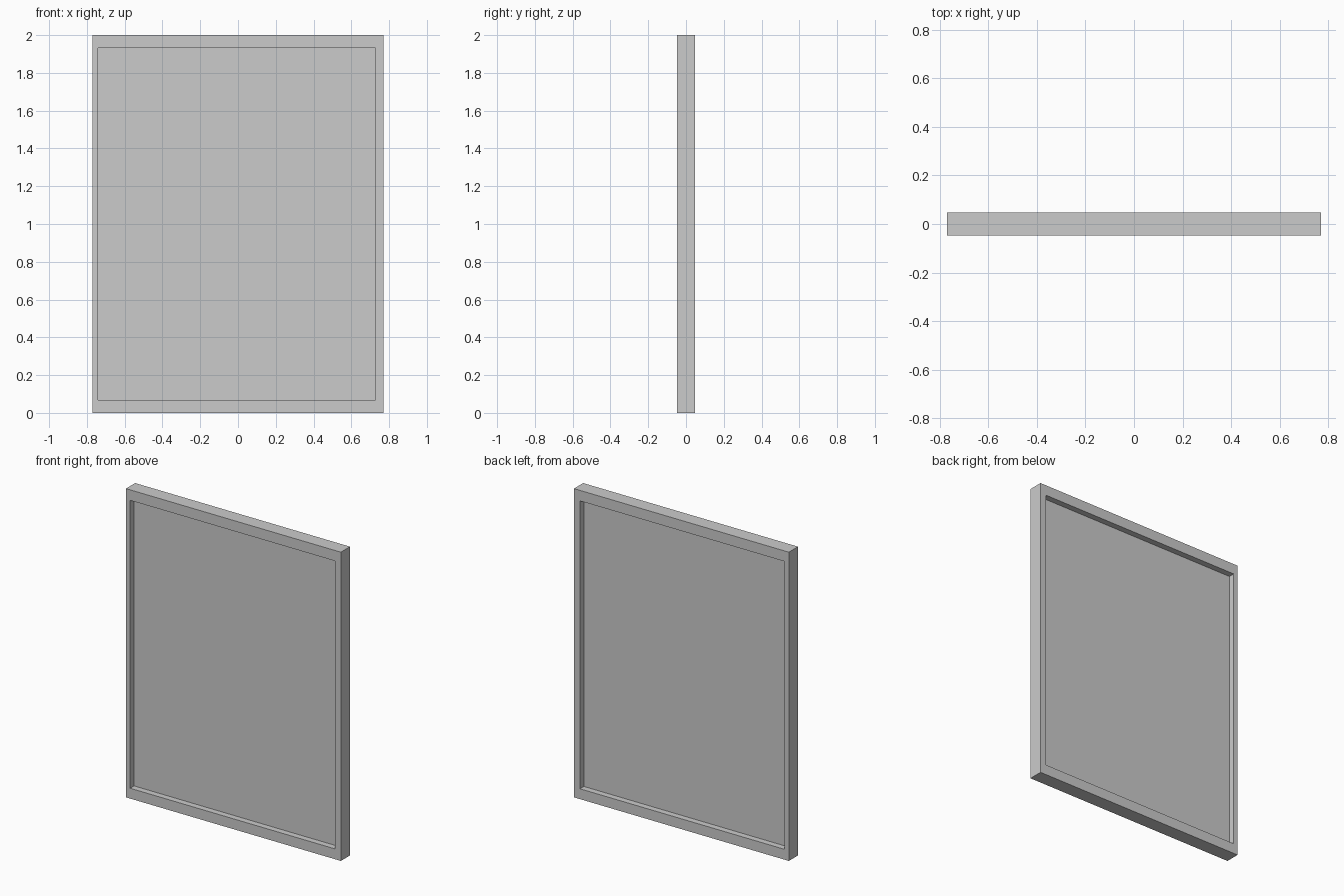
import bpy, bmesh

if "Cube" in bpy.data.objects:
    bpy.data.objects.remove(bpy.data.objects["Cube"])

W, H, D = 0.77, 2.0, 0.047          # half width, height, half depth
L, R, B, T = -0.74, 0.727, 0.067, 1.932   # opening edges


def new_object(name, bm):
    bmesh.ops.recalc_face_normals(bm, faces=bm.faces)
    mesh = bpy.data.meshes.new(name)
    bm.to_mesh(mesh)
    bm.free()
    obj = bpy.data.objects.new(name, mesh)
    bpy.context.collection.objects.link(obj)
    return obj


def rectangle(bm, x0, x1, z0, z1, y):
    return [bm.verts.new((x, y, z)) for x, z in ((x0, z0), (x1, z0), (x1, z1), (x0, z1))]


# Frame: outer and inner rectangles, front and back, bridged into a ring
bm = bmesh.new()
loops = [rectangle(bm, -W, W, 0, H, -D), rectangle(bm, L, R, B, T, -D),
         rectangle(bm, L, R, B, T, D), rectangle(bm, -W, W, 0, H, D)]
for a, b in zip(loops, loops[1:] + loops[:1]):
    for i in range(4):
        j = (i + 1) % 4
        bm.faces.new((a[i], a[j], b[j], b[i]))
new_object("frame", bm)

# Panel recessed from both sides of the frame
bm = bmesh.new()
bmesh.ops.create_cube(bm, size=1)
for v in bm.verts:
    v.co.x = R if v.co.x > 0 else L
    v.co.y = 0.007 if v.co.y > 0 else -0.007
    v.co.z = T if v.co.z > 0 else B
new_object("panel", bm)
